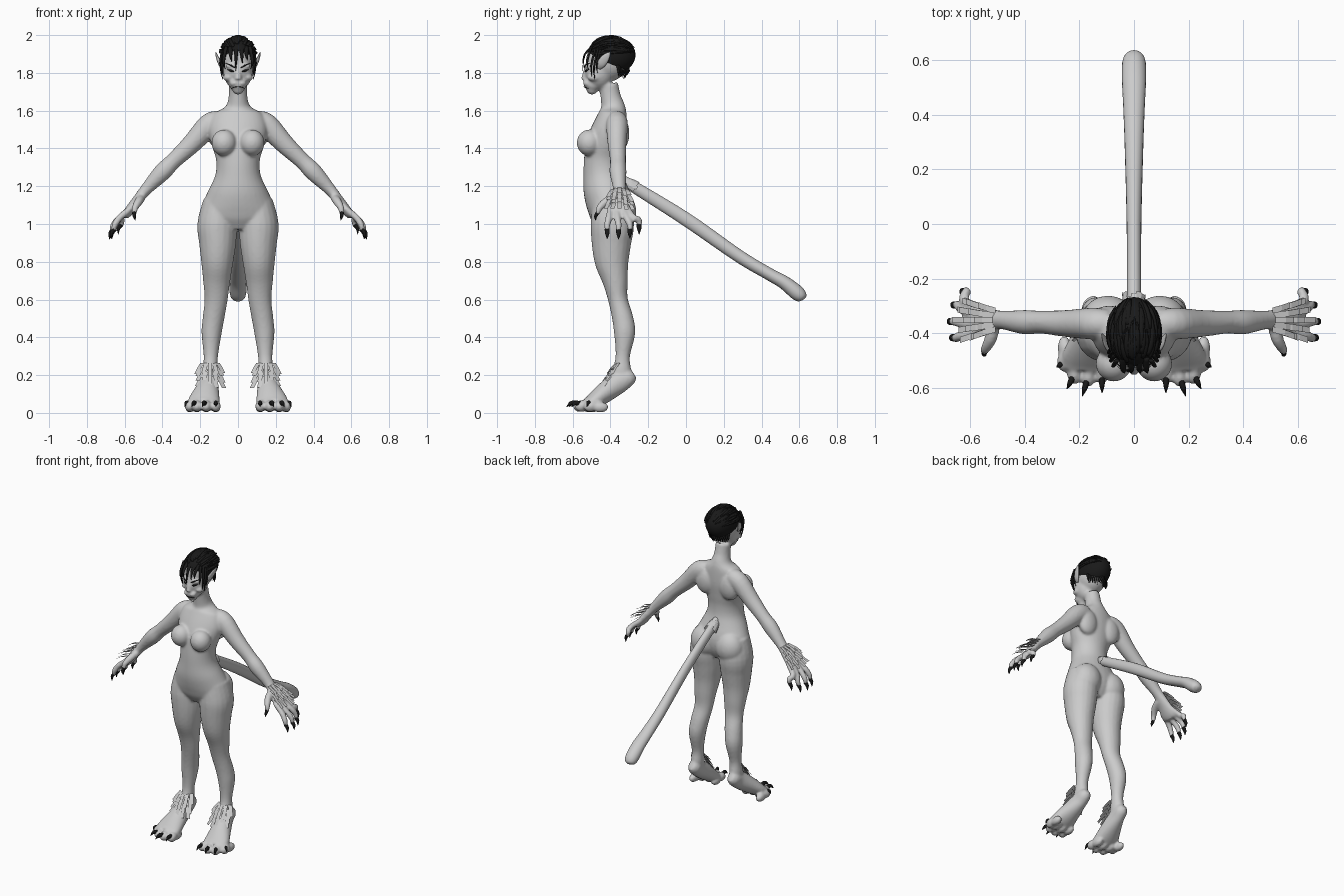
import bpy, bmesh, math, random
from mathutils import Vector, Matrix

random.seed(4)
black = bpy.data.materials.new("black")
black.diffuse_color = (0.01, 0.01, 0.01, 1)


def finish(name, bm, mat=None, mirror=False, smooth=True):
    bmesh.ops.recalc_face_normals(bm, faces=bm.faces)
    me = bpy.data.meshes.new(name)
    bm.to_mesh(me)
    bm.free()
    ob = bpy.data.objects.new(name, me)
    bpy.context.collection.objects.link(ob)
    for p in me.polygons:
        p.use_smooth = smooth
    if mat:
        me.materials.append(mat)
    if mirror:
        ob.modifiers.new("mirror", 'MIRROR').use_mirror_merge = False
    return ob


def spline(st, sub):
    """Smooth interpolation through stations (x, y, z, width, depth)."""
    out = []
    for i in range(len(st) - 1):
        a, b, c, d = (st[max(i - 1, 0)], st[i], st[i + 1], st[min(i + 2, len(st) - 1)])
        for k in range(sub):
            t = k / sub
            out.append([0.5 * (2 * q + (r - p) * t + (2 * p - 5 * q + 4 * r - s) * t * t
                        + (3 * q - p - 3 * r + s) * t ** 3) for p, q, r, s in zip(a, b, c, d)])
    return out + [list(st[-1])]


def tube(bm, st, side=(1, 0, 0), n=20, sub=4):
    st = spline(st, sub)
    rings = []
    for i, s in enumerate(st):
        c = Vector(s[:3])
        t = (Vector(st[min(i + 1, len(st) - 1)][:3]) - Vector(st[max(i - 1, 0)][:3])).normalized()
        u = Vector(side)
        u = (u - t * u.dot(t)).normalized()
        v = t.cross(u)
        rings.append([bm.verts.new(c + u * max(s[3], .0008) * math.cos(a) + v * max(s[4], .0008) * math.sin(a))
                      for a in (2 * math.pi * j / n for j in range(n))])
    for a, b in zip(rings, rings[1:]):
        for j in range(n):
            bm.faces.new((a[j], a[(j + 1) % n], b[(j + 1) % n], b[j]))
    bm.faces.new(rings[0])
    bm.faces.new(rings[-1])


def ball(bm, c, r, rx=0):
    m = Matrix.Translation(c) @ Matrix.Rotation(math.radians(rx), 4, 'X') @ Matrix.Diagonal((*r, 1))
    bmesh.ops.create_uvsphere(bm, u_segments=28, v_segments=18, radius=1, matrix=m)


def card(bm, base, along, lift, across, length, w):
    """Bent flat fur tuft."""
    base, along, lift, across = map(Vector, (base, along, lift, across))
    prev = None
    for k in range(3):
        p = base + along * length * k / 2 + lift * length * (0, .3, .42)[k]
        e = [bm.verts.new(p + across * w * s) for s in (-1, 1)]
        if prev:
            bm.faces.new((prev[0], prev[1], e[1], e[0]))
        prev = e


# ---- body: torso, limbs and head blended into one skin ----
b = bmesh.new()
tube(b, [(0, -.41, 1.74, .048, .05), (0, -.398, 1.67, .05, .054), (0, -.387, 1.62, .068, .064),
         (0, -.388, 1.58, .13, .075), (0, -.405, 1.50, .155, .095), (0, -.425, 1.42, .14, .105),
         (0, -.435, 1.34, .116, .105), (0, -.435, 1.26, .12, .108), (0, -.425, 1.18, .155, .118),
         (0, -.405, 1.10, .19, .12), (0, -.40, 1.03, .19, .105), (0, -.40, .97, .11, .07)], n=32)
ball(b, (.074, -.512, 1.43), (.066, .066, .07))
ball(b, (.095, -.347, 1.065), (.095, .084, .105))
ball(b, (.09, -.345, 1.48), (.07, .045, .09))
tube(b, [(.1, -.395, 1.12, .085, .10), (.11, -.39, 1.0, .105, .115), (.108, -.395, .9, .098, .105),
         (.11, -.393, .8, .085, .09), (.113, -.375, .7, .072, .068), (.116, -.36, .6, .061, .052),
         (.13, -.335, .5, .057, .056), (.14, -.325, .42, .053, .056), (.144, -.335, .3, .038, .038),
         (.147, -.34, .22, .04, .05), (.15, -.35, .17, .034, .045)])
# feet
tube(b, [(.15, -.275, .205, .02, .025), (.15, -.30, .19, .04, .045), (.153, -.35, .165, .046, .058),
         (.165, -.42, .115, .066, .055), (.18, -.49, .062, .085, .044), (.184, -.53, .045, .08, .03)])
toes = [(.118, -.548), (.168, -.56), (.218, -.55), (.255, -.505)]
for x, y in toes:
    ball(b, (x, y, .036), (.027, .038, .03), 10)
    ball(b, (x, y + .05, .03), (.025, .045, .028))
# arms
tube(b, [(.09, -.365, 1.545, .05, .055), (.15, -.365, 1.525, .058, .062), (.245, -.365, 1.425, .05, .052),
         (.34, -.36, 1.335, .042, .043), (.40, -.36, 1.275, .045, .047), (.485, -.352, 1.185, .034, .032),
         (.53, -.352, 1.13, .045, .027), (.58, -.355, 1.065, .06, .025), (.60, -.355, 1.04, .05, .018)],
     side=(0, 1, 0))
# fingers: knuckle y and claw tip
hand = [(-.40, (.672, -.417, .92)), (-.37, (.68, -.357, .918)),
        (-.335, (.667, -.297, .922)), (-.312, (.634, -.248, .945))]
for y, (tx, ty, tz) in hand:
    tube(b, [(.565, y, 1.085, .016, .016), (.625, (y + ty) / 2, 1.035, .018, .018),
             (tx - .02, ty, tz + .075, .017, .017), (tx - .012, ty, tz + .04, .012, .012)], n=12, side=(0, 1, 0))
tube(b, [(.51, -.365, 1.14, .022, .022), (.525, -.42, 1.12, .023, .023), (.545, -.458, 1.085, .018, .018),
         (.549, -.468, 1.05, .012, .012)], n=12)
# head
ball(b, (0, -.415, 1.865), (.088, .115, .11))
ball(b, (0, -.458, 1.81), (.078, .08, .10))
ball(b, (0, -.492, 1.742), (.047, .05, .042))
ball(b, (0, -.497, 1.71), (.03, .03, .025))
ball(b, (.02, -.525, 1.745), (.024, .02, .017))
ball(b, (.052, -.487, 1.775), (.028, .035, .02))
ball(b, (.033, -.517, 1.836), (.035, .02, .012))
tube(b, [(0, -.515, 1.85, .016, .012), (0, -.535, 1.80, .014, .012), (0, -.542, 1.765, .019, .014)], n=12)
body = finish("body", b, mirror=True)
rm = body.modifiers.new("blend", 'REMESH')
rm.mode, rm.voxel_size, rm.use_smooth_shade = 'VOXEL', .008, True
sm = body.modifiers.new("soften", 'SMOOTH')
sm.factor, sm.iterations = .5, 5

# ---- tail ----
b = bmesh.new()
tube(b, [(0, -.36, 1.245, .018, .02), (0, -.29, 1.205, .025, .03), (0, 0, 1.025, .027, .036),
         (0, .28, .83, .034, .034), (0, .44, .735, .04, .033), (0, .52, .69, .044, .036),
         (0, .585, .638, .044, .04), (0, .615, .612, .034, .03), (0, .624, .602, .012, .012)], sub=6)
finish("tail", b)

# ---- claws ----
b = bmesh.new()
for y, (tx, ty, tz) in hand:
    tube(b, [(tx - .016, ty, tz + .052, .012, .014), (tx - .002, ty, tz + .03, .009, .012),
             (tx, ty, tz, .001, .001)], n=10)
tube(b, [(.549, -.466, 1.062, .011, .011), (.549, -.478, 1.042, .009, .009), (.543, -.478, 1.018, .001, .001)], n=10)
for (x, y), (tx, ty) in zip(toes, [(.117, -.62), (.19, -.632), (.246, -.605), (.283, -.525)]):
    dx, dy = tx - x, ty - y
    tube(b, [(x + dx * .25, y + dy * .25, .048, .012, .014), (x + dx * .65, y + dy * .65, .052, .009, .012),
             (tx, ty, .032, .001, .001)], n=10, side=(dy, -dx, 0))
finish("claws", b, black, mirror=True)

# ---- ears ----
b = bmesh.new()
tube(b, [(.078, -.462, 1.825, .006, .012), (.093, -.45, 1.845, .009, .022), (.107, -.43, 1.875, .007, .023),
         (.116, -.41, 1.9, .004, .011), (.119, -.402, 1.91, .001, .001)], n=12)
finish("ears", b, mirror=True)

# ---- eyes, brows and mouth ----
b = bmesh.new()
tube(b, [(.016, -.533, 1.806, .001, .001), (.036, -.529, 1.811, .006, .006), (.06, -.509, 1.821, .001, .001)],
     n=8, side=(0, 1, 0))
tube(b, [(.014, -.539, 1.826, .002, .002), (.038, -.534, 1.84, .004, .004), (.065, -.508, 1.852, .001, .001)],
     n=8, side=(0, 1, 0))
tube(b, [(0, -.542, 1.727, .002, .002), (.018, -.535, 1.724, .002, .002), (.034, -.517, 1.718, .001, .001)],
     n=8, side=(0, 1, 0))
finish("face_lines", b, black, mirror=True)

# ---- hair: cap, swept-back locks and hanging strands ----
b = bmesh.new()
C, R = Vector((0, -.398, 1.89)), Vector((.094, .131, .104))
ball(b, C, R, 6)
bmesh.ops.bisect_plane(b, geom=b.verts[:] + b.edges[:] + b.faces[:], plane_co=(0, -.36, 1.775),
                       plane_no=(0, .66, .75), clear_inner=True)
for i in range(70):
    a = random.uniform(-1.45, 1.45)
    t0 = random.uniform(-1.0, .3)
    st = []
    for k, r in enumerate((.009, .011, .008, .001)):
        t = t0 + k * .3
        p = Vector((math.sin(a) * math.cos(t), math.sin(t), math.cos(a) * math.cos(t))) * (.97 + .025 * k)
        q = C + Vector((p.x * R.x, p.y * R.y, p.z * R.z))
        st.append((q.x, q.y, min(q.z, 1.997), r, r * .6))
    if st[0][2] > 1.84 or st[0][1] > -.4:
        tube(b, st, n=6, sub=2)
for i in range(16):
    x = -.075 + .01 * i
    tube(b, [(x, -.31 + abs(x) * -.7, 1.84, .008, .008), (x, -.298 - abs(x) * .8, 1.81, .007, .006),
             (x * .9, -.318 - abs(x) * .5, 1.765 + random.uniform(0, .02), .001, .001)], n=6, sub=2)
for s in (-1, 1):
    for x, y, z, l in [(.078, -.49, 1.9, .12), (.083, -.475, 1.9, .135), (.07, -.51, 1.91, .09), (.086, -.46, 1.9, .1)]:
        tube(b, [(s * x * .9, y + .01, z + .03, .01, .006), (s * (x + .006), y - .012, z - l * .5, .008, .006),
                 (s * (x - .002), y - .008, z - l, .001, .001)], n=6, sub=3)
for x, tx, z in [(-.01, -.012, 1.81), (.02, .024, 1.85), (-.04, -.034, 1.86), (.045, .05, 1.865)]:
    tube(b, [(x, -.49, 1.94, .013, .006), (x, -.535, 1.9, .01, .005), (tx, -.547, z, .001, .001)], n=6, sub=3)
finish("hair", b, black)

# ---- fur tufts at wrists, ankles and tail root ----
b = bmesh.new()
n = Vector((.77, 0, .64))
for row in range(4):
    for k in range(5):
        f = (k - 2) / 2
        p = Vector((.495 + row * .02, -.352 + f * (.034 + .006 * row), 1.175 - row * .024)) + n * (.03 - .014 * abs(f))
        card(b, p, (.66, f * .3, -.72), n * random.uniform(.5, 1.1), (0, 1, 0), random.uniform(.065, .095), .011)
for row in range(4):
    for k in range(5):
        f = (k - 2) / 2
        p = (.148 + f * .04, -.385 - row * .014 + abs(f) * .03, .265 - row * .024)
        card(b, p, (f * .35, -.35, -.85), (f * .3, -random.uniform(.4, .9), 0), (1, f * .6, 0),
             random.uniform(.05, .075), .011)
finish("limb_fur", b, mirror=True, smooth=False)
b = bmesh.new()
for k in range(9):
    a = math.radians(-110 + k * 27.5)
    o = Vector((math.sin(a), .5 * math.cos(a), .8 * math.cos(a)))
    card(b, Vector((0, -.325, 1.225)) + o * .026, (0, .85, -.53), o * .5,
         (math.cos(a), -.5 * math.sin(a), -.8 * math.sin(a)), random.uniform(.05, .085), .01)
finish("tail_fur", b, smooth=False)
